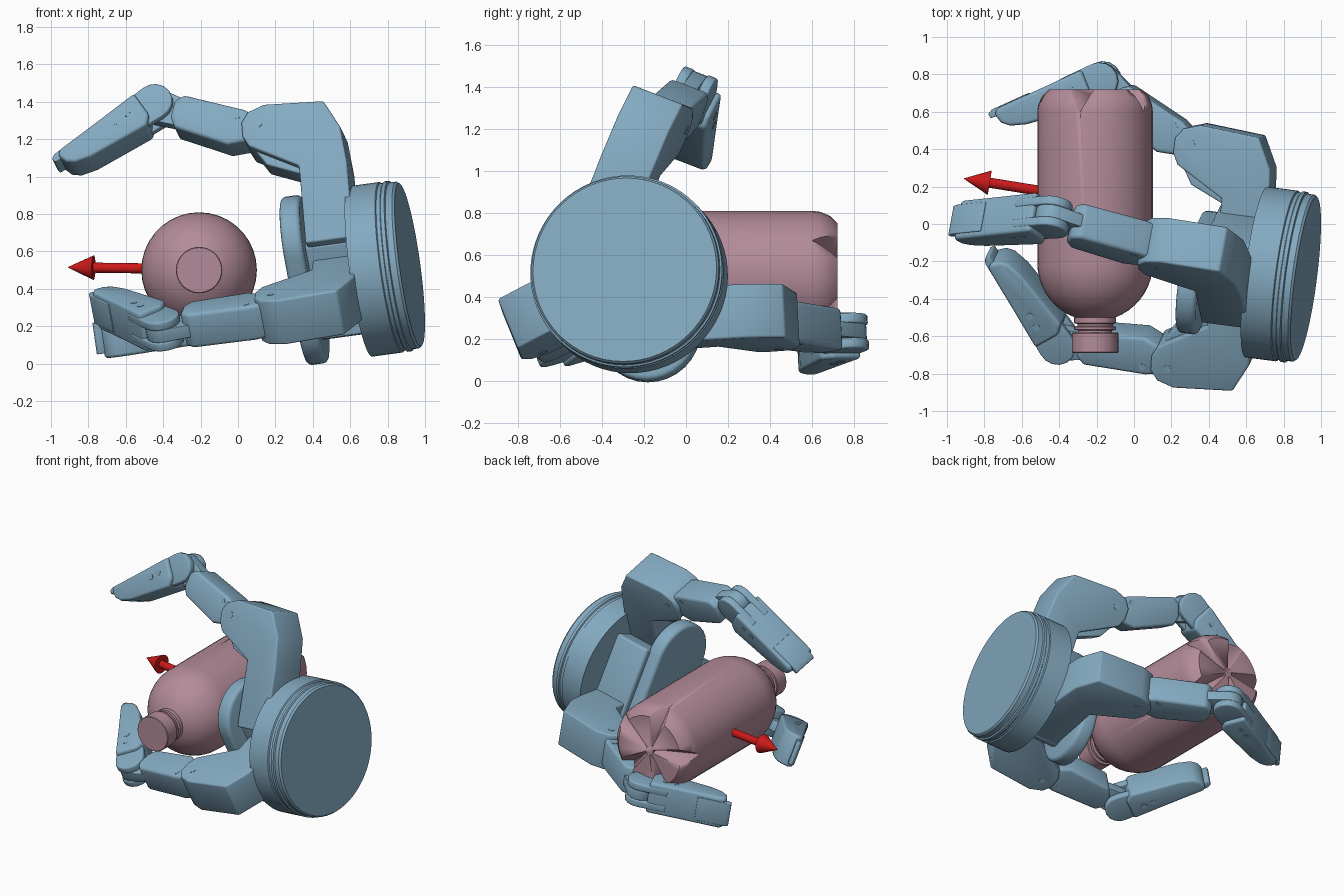
import bpy, bmesh
from math import sin, cos, pi, radians
from mathutils import Vector, Matrix

if "Cube" in bpy.data.objects:
    bpy.data.objects.remove(bpy.data.objects["Cube"])


def material(name, rgb):
    m = bpy.data.materials.new(name)
    m.diffuse_color = (*rgb, 1)
    m.use_nodes = True
    m.node_tree.nodes["Principled BSDF"].inputs["Base Color"].default_value = m.diffuse_color
    return m


BLUE = material("blue", (0.23, 0.40, 0.53))
PINK = material("pink", (0.45, 0.26, 0.32))
RED = material("red", (0.6, 0.01, 0.01))


def finish(name, bm, mat, matrix, bevel=0, smooth=35):
    bmesh.ops.recalc_face_normals(bm, faces=bm.faces)
    me = bpy.data.meshes.new(name)
    bm.to_mesh(me)
    bm.free()
    ob = bpy.data.objects.new(name, me)
    bpy.context.collection.objects.link(ob)
    ob.matrix_world = matrix
    me.materials.append(mat)
    bpy.ops.object.select_all(action='DESELECT')
    ob.select_set(True)
    bpy.context.view_layer.objects.active = ob
    if bevel:
        b = ob.modifiers.new("bevel", 'BEVEL')
        b.width, b.segments, b.limit_method = bevel, 3, 'ANGLE'
        b.angle_limit = radians(40)
        bpy.ops.object.modifier_apply(modifier="bevel")
    bpy.ops.object.shade_smooth_by_angle(angle=radians(smooth))
    return ob


def prism(name, profile, width, matrix, bevel=0.015, y=0):
    """Profile in local xz, extruded along local y."""
    bm = bmesh.new()
    f = bm.faces.new([bm.verts.new((u, y - width / 2, v)) for u, v in profile])
    r = bmesh.ops.extrude_face_region(bm, geom=[f])
    vs = [g for g in r["geom"] if isinstance(g, bmesh.types.BMVert)]
    bmesh.ops.translate(bm, verts=vs, vec=(0, width, 0))
    return finish(name, bm, BLUE, matrix, bevel)


def lathe(name, profile, mat, matrix, n=48, smooth=35):
    """(radius, height) profile turned about local z, capped at both ends."""
    bm = bmesh.new()
    rings = [[bm.verts.new((r * cos(2 * pi * i / n), r * sin(2 * pi * i / n), h))
              for i in range(n)] for r, h in profile]
    for a, b in zip(rings, rings[1:]):
        for i in range(n):
            bm.faces.new((a[i], a[(i + 1) % n], b[(i + 1) % n], b[i]))
    bm.faces.new(rings[0])
    bm.faces.new(rings[-1])
    return finish(name, bm, mat, matrix, 0, smooth)


def frame(x, y, z, loc):
    m = Matrix((x, y, z)).transposed().to_4x4()
    m.translation = loc
    return m


def arc(cx, cy, r, a0, a1, n=8):
    return [(cx + r * cos(radians(a0 + (a1 - a0) * i / n)),
             cy + r * sin(radians(a0 + (a1 - a0) * i / n))) for i in range(n + 1)]


# Hand frame: D points out of the palm
D = Vector((-0.98, 0.127, -0.134)).normalized()
C = Vector((0.655, -0.257, 0.493))


def radial(deg):
    v = Vector((0, cos(radians(deg)), sin(radians(deg))))
    return (v - D * v.dot(D)).normalized()


# Wrist disc
e = radial(112)
w = e.cross(D)
lathe("wrist_disc", [(.46, 0), (.46, .165), (.452, .17), (.452, .19), (.46, .195),
                     (.46, .215), (.45, .22), (.45, .255), (.44, .268)],
      BLUE, frame(e, w, -D, C), 64)

# Palm body and rounded palm plate
palm = frame(e, D, w, C)
prism("palm_body", [(-.3, .17), (.25, .17), (.25, -.25), (-.3, -.25)], .29, palm, .02, .12)
prism("palm_plate", arc(.23, .04, .25, -90, 90, 16) + arc(-.21, .04, .25, 90, 270, 16),
      .11, palm, .025, .30)

# Finger part profiles, in (forward, outward) coordinates
KNUCKLE = [(-.36, .10), (-.04, .125), (.05, .095), (.09, .04), (.09, -.04), (.06, -.10),
           (-.2, -.25), (-.2, -.70), (-.46, -.70), (-.46, -.26), (-.44, -.06)]
KNUCKLE_PAD = [(.06, -.07), (-.2, -.2), (-.2, -.28), (-.02, -.2)]
LINK = [(0, -.06), (0, .06), (.12, .085), (.46, .075), (.5, .03), (.49, -.06),
        (.45, -.115), (.14, -.13)]
TONGUE = arc(.61, 0, .093, -90, 90) + [(.4, .06), (.4, -.08)]
CHEEK = arc(0, 0, .1, 80, 270) + [(.2, -.1), (.2, .075)]
TIP = [(.07, .088), (.3, .06), (.57, .03), (.59, .0), (.57, -.05), (.53, -.08),
       (.44, -.1), (.1, -.11), (.06, -.06)]
NAIL = [(.4, .04), (.4, .055), (.6, .032), (.625, .015), (.62, -.01), (.58, -.01)]


def pin(name, m, u, v, r, width):
    lathe(name, [(r, -width / 2), (r, width / 2)], BLUE,
          m @ Matrix.Translation((u, 0, v)) @ Matrix.Rotation(pi / 2, 4, 'X'), 16)


def finger(name, deg, knuckle, a1, a2):
    r = radial(deg)
    m = frame(D, r.cross(D), r, Vector(knuckle))
    prism(name + "_knuckle", KNUCKLE, .26, m, .012)
    prism(name + "_knuckle_pad", KNUCKLE_PAD, .16, m, .01)
    pin(name + "_knuckle_pin", m, 0, .02, .022, .264)
    # Middle link
    m1 = m @ Matrix.Rotation(-radians(a1), 4, 'Y')
    prism(name + "_link", LINK, .20, m1, .02)
    prism(name + "_link_tongue", TONGUE, .072, m1, .004)
    pin(name + "_link_pin", m1, .14, .04, .018, .204)
    # Fingertip
    m2 = m1 @ Matrix.Translation((.61, 0, 0)) @ Matrix.Rotation(-radians(a2 - a1), 4, 'Y')
    for s in (-1, 1):
        prism(name + "_tip_cheek", CHEEK, .05, m2, .01, s * .06)
    prism(name + "_tip", TIP, .225, m2, .025)
    prism(name + "_nail", NAIL, .17, m2, .005)
    for u, v in ((.16, .01), (.23, .0)):
        pin(name + "_tip_screw", m2, u, v, .02, .229)


finger("upper_finger", 69, (.13, -.125, 1.22), 24, -25)
finger("right_finger", 3, (.32, .415, .28), 28, -25)
finger("thumb", 202, (.20, -.71, .262), 0, -49)

# Bottle: turned about y, base towards +y
BOT = Matrix.Translation((-.208, 0, .5)) @ Matrix.Rotation(-pi / 2, 4, 'X')
shoulder = [(r, -h - .21) for h, r in arc(0, 0, .309, 20, 90, 9)]
bottle = lathe("bottle", [(.09, -.60), (.09, -.57), (.112, -.565), (.112, -.55), (.095, -.545),
                          (.095, -.535), (.112, -.53), (.112, -.50)] + shoulder +
               [(.309, .60), (.304, .64), (.285, .685), (.25, .72)], PINK, BOT, 36)
lathe("bottle_cap", [(.12, -.69), (.124, -.685), (.124, -.585), (.12, -.58)], PINK, BOT, 36)

# Petal notches in the bottle base
for k in range(5):
    bm = bmesh.new()
    for p in ((.03, -.015, .74), (.03, .015, .74), (.03, 0, .68),
              (.34, -.085, .74), (.34, .085, .74), (.34, 0, .59)):
        bm.verts.new(p)
    bmesh.ops.convex_hull(bm, input=bm.verts)
    turn = Matrix.Rotation(radians(-33 - 72 * k), 4, 'Z')
    cutter = finish("notch_cutter", bm, PINK, BOT @ turn)
    cutter.hide_render = True
    bpy.context.view_layer.update()
    b = bottle.modifiers.new("notch", 'BOOLEAN')
    b.operation, b.object, b.solver = 'DIFFERENCE', cutter, 'EXACT'
    bpy.context.view_layer.objects.active = bottle
    bpy.ops.object.modifier_apply(modifier="notch")
    bpy.data.objects.remove(cutter)

# Approach arrow
start, end = Vector((-.21, .13, .505)), Vector((-.91, .243, .515))
L = (end - start).length
am = Matrix.Translation(start) @ (end - start).to_track_quat('Z', 'Y').to_matrix().to_4x4()
lathe("arrow", [(.027, 0), (.027, L - .14), (.066, L - .14), (.001, L)], RED, am, 24)
